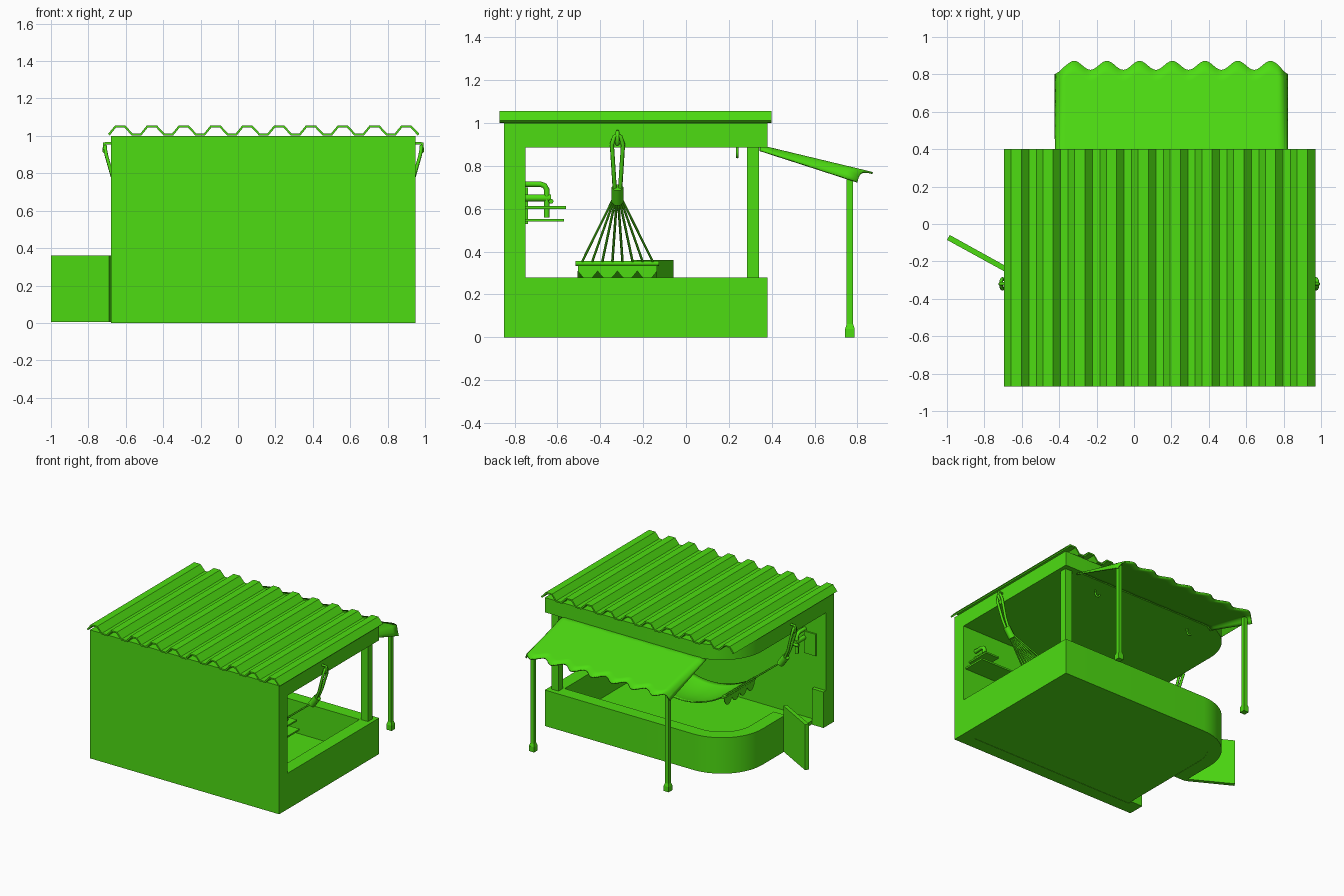
import bpy, bmesh, math

cube = bpy.data.objects.get("Cube")
if cube:
    bpy.data.objects.remove(cube)

green = bpy.data.materials.new("bright_green")
green.use_nodes = True
color = (0.075, 0.72, 0.006, 1)
green.diffuse_color = color
green.node_tree.nodes["Principled BSDF"].inputs["Base Color"].default_value = color

# Overall footprint
L, R, F, B = -0.68, 0.95, -0.85, 0.38
WALL, RAD = 0.1, 0.35
MID = (L + R) / 2


def add(name, mesh):
    obj = bpy.data.objects.new(name, mesh)
    bpy.context.collection.objects.link(obj)
    mesh.materials.clear()
    mesh.materials.append(green)
    return obj


def from_bmesh(name, bm):
    bmesh.ops.recalc_face_normals(bm, faces=bm.faces)
    mesh = bpy.data.meshes.new(name)
    bm.to_mesh(mesh)
    bm.free()
    return add(name, mesh)


def prism(name, points, z0, z1):
    """Extrude a plan outline from z0 to z1."""
    bm = bmesh.new()
    face = bm.faces.new([bm.verts.new((x, y, z0)) for x, y in points])
    top = bmesh.ops.extrude_face_region(bm, geom=[face])["geom"]
    verts = [v for v in top if isinstance(v, bmesh.types.BMVert)]
    bmesh.ops.translate(bm, verts=verts, vec=(0, 0, z1 - z0))
    return from_bmesh(name, bm)


def box(name, x0, x1, y0, y1, z0, z1):
    return prism(name, [(x0, y0), (x1, y0), (x1, y1), (x0, y1)], z0, z1)


def tube(name, points, radius, smooth=True):
    curve = bpy.data.curves.new(name, "CURVE")
    curve.dimensions = "3D"
    curve.bevel_depth = radius
    curve.bevel_resolution = 1
    curve.use_fill_caps = True
    spline = curve.splines.new("POLY")
    spline.points.add(len(points) - 1)
    for p, co in zip(spline.points, points):
        p.co = (*co, 1)
    temp = bpy.data.objects.new(name, curve)
    bpy.context.collection.objects.link(temp)
    bpy.context.view_layer.update()
    mesh = bpy.data.meshes.new_from_object(
        temp.evaluated_get(bpy.context.evaluated_depsgraph_get()))
    bpy.data.objects.remove(temp)
    return add(name, mesh)


def sheet(name, rows, thickness, offset=0):
    """Skin a grid of points and thicken it."""
    bm = bmesh.new()
    grid = [[bm.verts.new(p) for p in row] for row in rows]
    for a, b in zip(grid, grid[1:]):
        for i in range(len(a) - 1):
            bm.faces.new((a[i], a[i + 1], b[i + 1], b[i]))
    obj = from_bmesh(name, bm)
    mod = obj.modifiers.new("thickness", "SOLIDIFY")
    mod.thickness, mod.offset = thickness, offset
    return obj


def arc(inset, steps=14):
    """Rounded back corner, from the side to the back."""
    r = RAD - inset
    return [(L + RAD - r * math.cos(math.pi / 2 * i / steps),
             B - RAD + r * math.sin(math.pi / 2 * i / steps)) for i in range(steps + 1)]


def smooth(obj):
    bpy.ops.object.select_all(action="DESELECT")
    obj.select_set(True)
    bpy.context.view_layer.objects.active = obj
    bpy.ops.object.shade_smooth_by_angle(angle=math.radians(30))


# Walls, floor, ceiling
box("front_wall", L, R, F, F + WALL, 0, 1)
DOOR = -0.25
inner_l, inner_r, inner_b = L + WALL, R - WALL, B - WALL
outer = [(L, DOOR)] + arc(0) + [(R, B), (R, F + WALL)]
inner = [(inner_r, F + WALL), (inner_r, inner_b)] + arc(WALL)[::-1] + [(inner_l, DOOR)]
smooth(prism("low_wall", outer + inner, 0, 0.28))
box("door_jamb", L, inner_l, F + WALL, F + WALL + 0.03, 0, 0.28)
prism("floor", [(inner_l, F + 0.05)] + arc(WALL - 0.002) +
      [(inner_r + 0.01, inner_b + 0.01), (inner_r + 0.01, F + 0.05)], 0.002, 0.03)
smooth(prism("ceiling", [(L, F + 0.02)] + arc(0) + [(R, B), (R, F + 0.02)], 0.885, 1))
box("corner_post", R - 0.09, R - 0.03, 0.285, 0.34, 0.27, 0.89)

# Corrugated roof
profile = []
for i in range(10):
    x = -0.69 + 0.17 * i
    profile += [(x, 1.007), (x + 0.035, 1.05), (x + 0.085, 1.05), (x + 0.125, 1.007)]
sheet("corrugated_roof", [[(x, y, z) for x, z in profile] for y in (-0.87, 0.40)], 0.012)

# Open door
ax, ay, bx, by = -0.69, -0.255, -1.0, -0.085
prism("door", [(ax, ay), (ax + 0.012, ay + 0.026), (bx + 0.015, by + 0.026), (bx, by)], 0.005, 0.36)

# Awning with turned-down sides and scalloped edge
AL, AR = -0.42, 0.82
cols = 112
rows = []
for j in range(9):
    v = j / 8
    row = []
    for i in range(cols + 1):
        x = AL + (AR - AL) * i / cols
        edge = min(x - AL, AR - x)
        wave = 0.847 + 0.024 * math.cos((x + 0.32) * math.tau / 0.175)
        tip = 0.80 + (wave - 0.80) * min(1, edge / 0.04)
        y = 0.345 + (tip - 0.345) * v
        drop = (0.02 + 0.04 * v) * max(0, 1 - edge / 0.045) ** 2
        row.append((x, y, 0.893 - 0.24 * (y - 0.345) - drop))
    rows.append(row)
smooth(sheet("awning", rows, 0.01))

# Awning poles with flared feet
for x in (AL + 0.04, AR - 0.04):
    box("awning_pole", x - 0.015, x + 0.015, 0.75, 0.78, 0, 0.775)
    box("pole_foot", x - 0.022, x + 0.022, 0.743, 0.787, 0, 0.04)
    bm = bmesh.new()
    bmesh.ops.create_cone(bm, cap_ends=True, segments=4, radius1=0.031, radius2=0.021, depth=0.022)
    for vert in bm.verts:
        a, b = vert.co.x, vert.co.y
        vert.co = (x + (a - b) * 0.707, 0.765 + (a + b) * 0.707, vert.co.z + 0.051)
    from_bmesh("foot_taper", bm)

# Hammock cloth
HY, HALF, SPAN = -0.32, 0.185, 0.365
cloth = []
for i in range(25):
    u = i / 12 - 1
    cloth.append([(MID + SPAN * u, HY + HALF * w,
                   0.345 - 0.12 * (1 - u * u) - 0.03 * (1 - w * w) * (1 - u * u))
                  for w in [k / 6 - 1 for k in range(13)]])
smooth(sheet("hammock_cloth", cloth, 0.008))

# Hammock rigging at both ends
for side in (-1, 1):
    def at(dx, dy, z):
        return (MID + side * dx, HY + dy, z)

    tube("spreader_bar", [at(SPAN, -HALF - 0.01, 0.345), at(SPAN, HALF + 0.01, 0.345)], 0.013)
    for k in range(8):
        t = k / 3.5 - 1
        tube("fan_rope", [at(SPAN, t * HALF * 0.9, 0.35), at(0.74, t * 0.018, 0.65)], 0.006)
    tube("rope_knot", [at(0.725, 0, 0.63), at(0.775, 0, 0.70)], 0.028)
    for s in (-1, 1):
        tube("hanging_loop", [at(0.765, s * 0.012, 0.68), at(0.80, s * 0.017, 0.76),
                              at(0.84, s * 0.026, 0.90), at(0.845, s * 0.015, 0.935),
                              at(0.845, 0, 0.945)], 0.01)
    tube("wall_hook", [at(0.80, 0, 0.96), at(0.85, 0, 0.96), at(0.853, 0, 0.92),
                       at(0.835, 0, 0.90)], 0.009)
    # Scalloped fringe
    fringe = [[], []]
    for k in range(41):
        w = k / 20 - 1
        depth = 0.035 + 0.04 * abs(math.sin(w * math.pi * 2))
        fringe[0].append(at(SPAN + 0.005, w * HALF, 0.345))
        fringe[1].append(at(SPAN + 0.005, w * HALF, 0.345 - depth))
    sheet("hammock_fringe", fringe, 0.006)

# Shelves and pipes on the inside of the front wall
back = F + WALL
box("low_shelf", 0.58, 0.93, back, back + 0.18, 0.54, 0.553)
box("high_shelf", 0.78, 0.90, back, back + 0.19, 0.60, 0.612)
box("wall_plate", -0.60, -0.50, back, back + 0.012, 0.53, 0.70)
for x in (0.84, -0.50):
    tube("tap_pipe", [(x, back, 0.715), (x, back + 0.07, 0.715), (x, back + 0.09, 0.708),
                      (x, back + 0.1, 0.69), (x, back + 0.1, 0.56)], 0.015)
    tube("tap_inlet", [(x, back, 0.65), (x, back + 0.12, 0.65)], 0.018)
    tube("tap_handle", [(x - 0.03, back + 0.12, 0.635), (x + 0.03, back + 0.12, 0.635)], 0.012)

# Ceiling hooks
for x in (0.56, -0.29):
    points = [(x, 0.24, 0.89), (x, 0.24, 0.865)]
    points += [(x - 0.02 + 0.02 * math.cos(a), 0.24, 0.862 - 0.02 * math.sin(a))
               for a in [math.pi * k / 6 for k in range(7)]]
    tube("ceiling_hook", points, 0.007)
